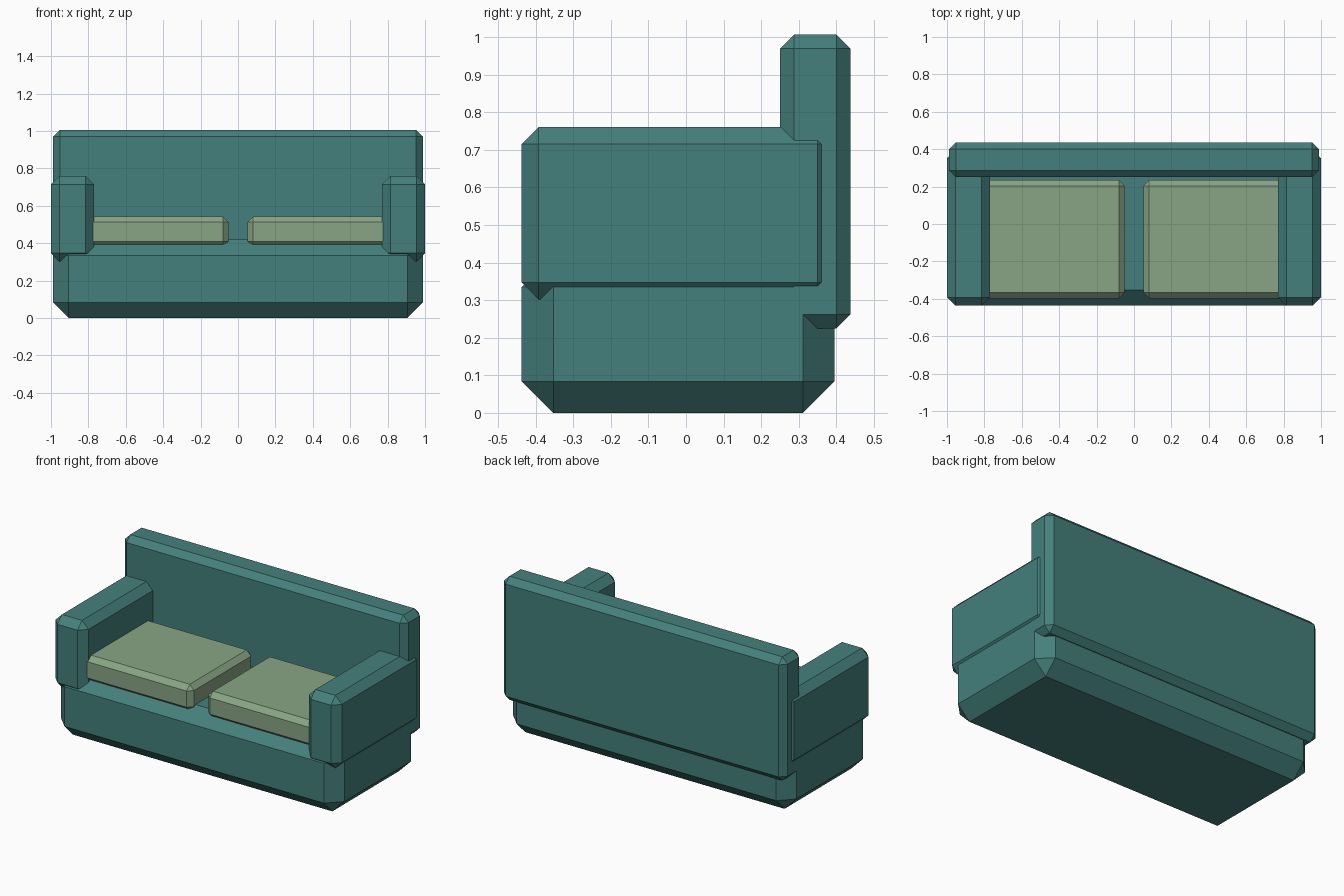
import bpy

if "Cube" in bpy.data.objects:
    bpy.data.objects.remove(bpy.data.objects["Cube"])


def material(name, color):
    m = bpy.data.materials.new(name)
    m.diffuse_color = (*color, 1)
    m.use_nodes = True
    m.node_tree.nodes["Principled BSDF"].inputs["Base Color"].default_value = m.diffuse_color
    return m


teal = material("teal fabric", (0.058, 0.216, 0.202))
sage = material("sage fabric", (0.25, 0.375, 0.235))


def chamfered_box(name, x, y, z, bevel, mat):
    """Box spanning the (min, max) ranges, with single-segment chamfers."""
    spans = (x, y, z)
    bpy.ops.mesh.primitive_cube_add(size=1, location=[(a + b) / 2 for a, b in spans])
    obj = bpy.context.object
    obj.name = name
    obj.scale = [b - a for a, b in spans]
    bpy.ops.object.transform_apply(location=False, rotation=False, scale=True)
    mod = obj.modifiers.new("chamfer", 'BEVEL')
    mod.width = bevel
    mod.segments = 1
    obj.data.materials.append(mat)
    return obj


# Base and backrest
chamfered_box("base", (-0.99, 0.99), (-0.437, 0.395), (0, 0.419), 0.084, teal)
chamfered_box("backrest", (-0.99, 0.99), (0.25, 0.437), (0.225, 1.006), 0.037, teal)

# Armrests and seat cushions, mirrored left and right
for side, s in (("left", -1), ("right", 1)):
    arm_x = sorted((s * 0.77, s * 1.0))
    chamfered_box(side + "_armrest", arm_x, (-0.437, 0.395), (0.302, 0.76), 0.045, teal)
    cushion_x = sorted((s * 0.05, s * 0.83))
    chamfered_box(side + "_cushion", cushion_x, (-0.397, 0.234), (0.379, 0.543), 0.031, sage)
